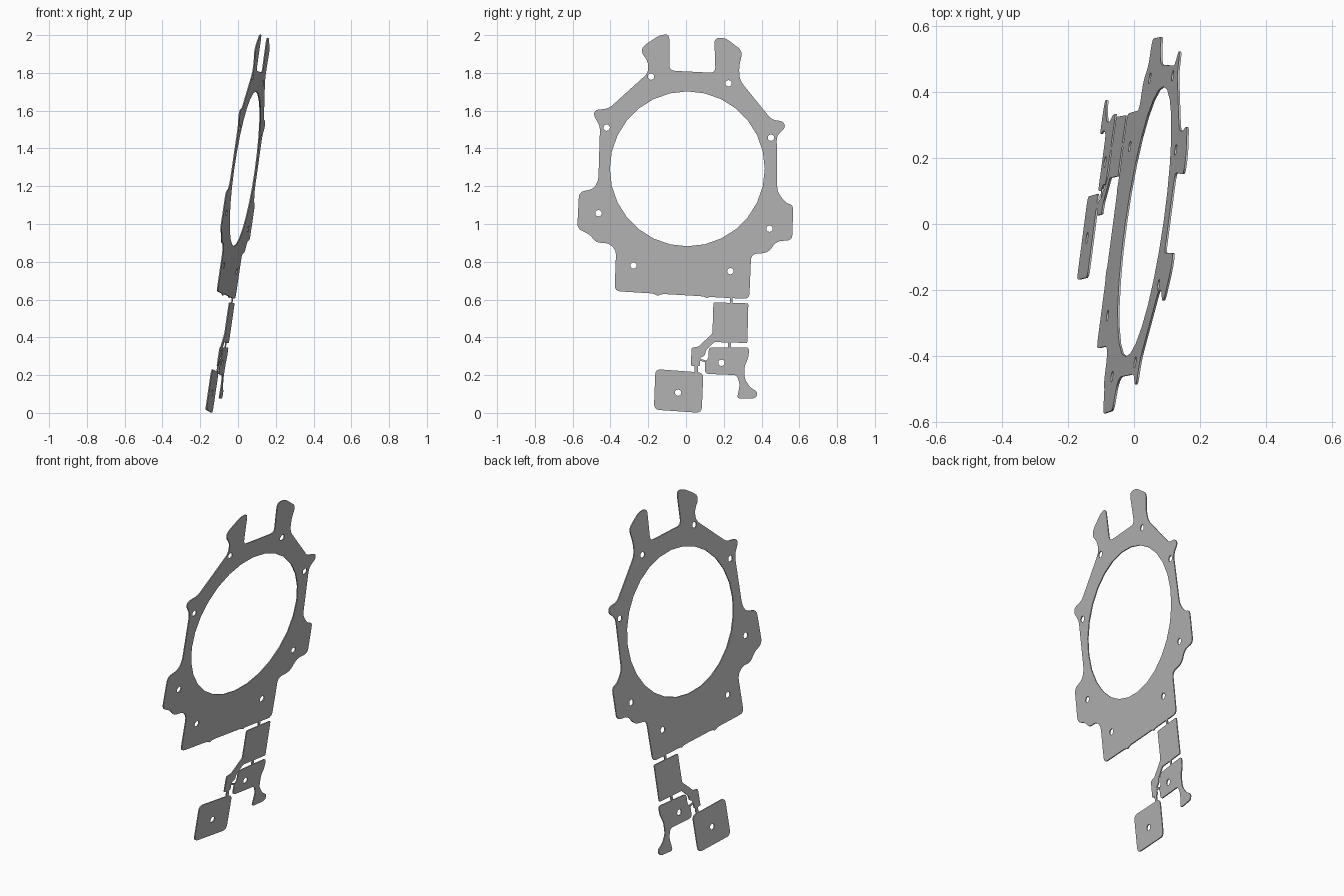
import bpy
import bmesh
import math
from mathutils import Matrix, Vector

default_cube = bpy.data.objects.get("Cube")
if default_cube:
    bpy.data.objects.remove(default_cube, do_unlink=True)

THICKNESS = 0.006

# The sheet lies on one tilted plane: profile (u, v) becomes y = u, z = v
sheet_plane = Matrix(((0.14, 0.1415, 1, -0.149),
                      (1, 0, 0, 0),
                      (0, 1, 0, 0),
                      (0, 0, 0, 1)))

# Single sheet colour
sheet_grey = bpy.data.materials.new("sheet_grey")
sheet_grey.use_nodes = True
grey = (0.5, 0.5, 0.5, 1)
sheet_grey.diffuse_color = grey
sheet_grey.node_tree.nodes["Principled BSDF"].inputs["Base Color"].default_value = grey


def rounded(corners, radius, steps=4):
    """Round every corner of a closed outline with a short quadratic curve."""
    outline = []
    points = [Vector(corner) for corner in corners]
    for index, corner in enumerate(points):
        before = points[index - 1] - corner
        after = points[(index + 1) % len(points)] - corner
        start = corner + before.normalized() * min(radius, before.length * 0.45)
        end = corner + after.normalized() * min(radius, after.length * 0.45)
        for step in range(steps + 1):
            t = step / steps
            outline.append(start.lerp(corner, t).lerp(corner.lerp(end, t), t))
    return outline


def circle(centre, radius, sides):
    """Closed round outline for a hole."""
    middle = Vector(centre)
    angles = [math.tau * side / sides for side in range(sides)]
    return [middle + Vector((math.cos(a), math.sin(a))) * radius for a in angles]


def bolt_holes(centres):
    return [circle(centre, 0.017, 12) for centre in centres]


def add_sheet(name, outline, holes=()):
    """Fill an outline with holes, thicken it and lay it on the sheet plane."""
    bm = bmesh.new()
    for loop in [outline, *holes]:
        verts = [bm.verts.new((point.x, point.y, -THICKNESS / 2)) for point in loop]
        for index, vert in enumerate(verts):
            bm.edges.new((verts[index - 1], vert))
    bmesh.ops.triangle_fill(bm, edges=bm.edges[:], use_beauty=True, normal=(0, 0, 1))
    extruded = bmesh.ops.extrude_face_region(bm, geom=bm.faces[:], use_keep_orig=True)
    raised = [item for item in extruded["geom"] if isinstance(item, bmesh.types.BMVert)]
    bmesh.ops.translate(bm, verts=raised, vec=(0, 0, THICKNESS))
    bm.transform(sheet_plane)
    bmesh.ops.recalc_face_normals(bm, faces=bm.faces[:])
    mesh = bpy.data.meshes.new(name)
    bm.to_mesh(mesh)
    bm.free()
    mesh.materials.append(sheet_grey)
    sheet = bpy.data.objects.new(name, mesh)
    bpy.context.scene.collection.objects.link(sheet)
    return sheet


def add_link(name, start, end, width=0.014):
    """Narrow bridge that joins two sheet parts."""
    a, b = Vector(start), Vector(end)
    along = (b - a).normalized()
    side = Vector((-along.y, along.x)) * width / 2
    return add_sheet(name, [a + side, a - side, b - side, b + side])


# Ring plate outline, clockwise from the upper tabs
upper_tabs = [
    (-0.23, 1.94), (-0.14, 2.0), (-0.088, 2.005), (-0.088, 1.812),
    (0.156, 1.80), (0.15, 1.985), (0.21, 1.985), (0.3, 1.915),
    (0.28, 1.83), (0.285, 1.76),
]
right_edge = [
    (0.455, 1.55), (0.515, 1.545), (0.528, 1.51), (0.48, 1.47),
    (0.483, 1.17), (0.53, 1.11), (0.568, 1.1), (0.562, 0.913),
    (0.48, 0.91), (0.435, 0.848), (0.345, 0.84),
]
lower_edge = [
    (0.335, 0.603), (0.12, 0.614), (0.11, 0.606), (0.095, 0.617),
    (-0.13, 0.63), (-0.15, 0.618), (-0.17, 0.632), (-0.378, 0.645),
]
left_edge = [
    (-0.37, 0.86), (-0.41, 0.9), (-0.475, 0.9), (-0.51, 0.945),
    (-0.576, 0.975), (-0.566, 1.17), (-0.49, 1.185), (-0.464, 1.23),
    (-0.455, 1.52), (-0.49, 1.575), (-0.48, 1.605), (-0.41, 1.61),
    (-0.2, 1.8), (-0.2, 1.86), (-0.235, 1.905),
]
ring_holes = bolt_holes([
    (-0.185, 1.78), (0.225, 1.745), (-0.42, 1.51), (0.45, 1.457),
    (-0.463, 1.057), (0.442, 0.975), (-0.278, 0.78), (0.235, 0.75),
])
ring_holes.append(circle((0.007, 1.292), 0.41, 28))
add_sheet("ring_plate",
          rounded(upper_tabs + right_edge + lower_edge + left_edge, 0.03),
          ring_holes)

# Square panel with its bent side arm
panel_with_arm = [
    (0.145, 0.585), (0.33, 0.58), (0.325, 0.37), (0.15, 0.375),
    (0.105, 0.33), (0.1, 0.305), (0.075, 0.29), (0.073, 0.247),
    (0.025, 0.25), (0.03, 0.345), (0.065, 0.35), (0.14, 0.42),
]
add_sheet("square_panel", rounded(panel_with_arm, 0.008))

# Hooked panel with a flared foot
hooked_outline = [
    (0.12, 0.347), (0.335, 0.347), (0.33, 0.29), (0.31, 0.25),
    (0.31, 0.18), (0.34, 0.135), (0.38, 0.11), (0.37, 0.077),
    (0.27, 0.075), (0.285, 0.15), (0.27, 0.2), (0.1, 0.207),
    (0.1, 0.27), (0.12, 0.29),
]
add_sheet("hooked_panel", rounded(hooked_outline, 0.02),
          bolt_holes([(0.188, 0.265)]))

# Foot panel with one hole
foot_outline = [(-0.162, 0.232), (0.092, 0.213), (0.083, 0), (-0.17, 0.017)]
add_sheet("foot_panel", rounded(foot_outline, 0.03),
          bolt_holes([(-0.042, 0.107)]))

# Narrow bridges between the parts
add_link("ring_link", (0.24, 0.61), (0.24, 0.58))
add_link("hooked_panel_link", (0.23, 0.376), (0.23, 0.344))
add_link("arm_link", (0.073, 0.282), (0.104, 0.272), 0.01)
add_link("foot_link", (0.055, 0.252), (0.055, 0.212), 0.018)
